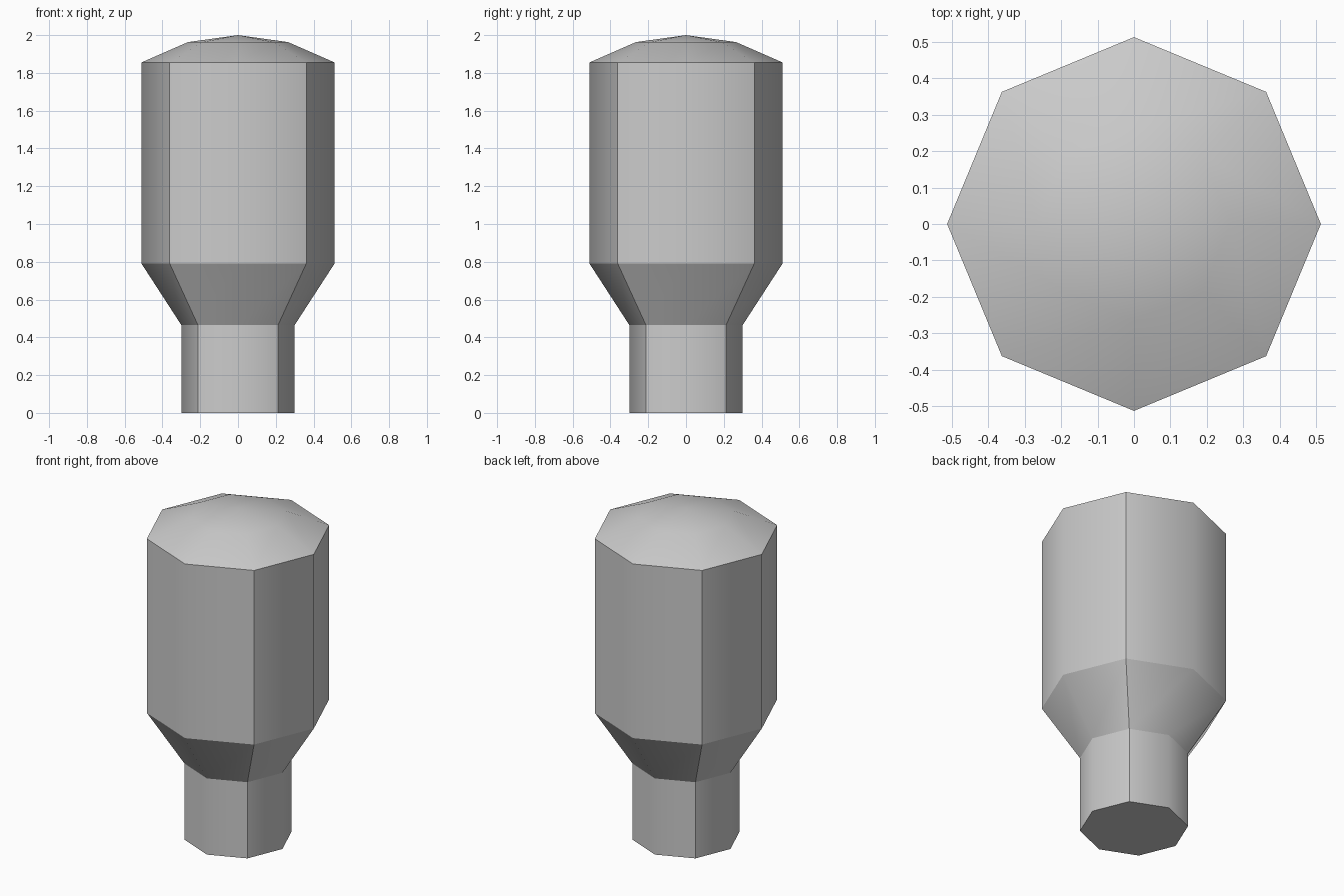
import bpy, bmesh
from math import cos, sin, pi

cube = bpy.data.objects.get("Cube")
if cube:
    bpy.data.objects.remove(cube, do_unlink=True)

SIDES = 8

grey = bpy.data.materials.new("light grey")
grey.use_nodes = True
colour = (0.6, 0.6, 0.6, 1)
grey.diffuse_color = colour
grey.node_tree.nodes["Principled BSDF"].inputs["Base Color"].default_value = colour


def add_ring(bm, radius, z):
    return [bm.verts.new((radius * cos(2 * pi * i / SIDES),
                          radius * sin(2 * pi * i / SIDES), z)) for i in range(SIDES)]


def bridge(bm, low, high):
    for i in range(SIDES):
        j = (i + 1) % SIDES
        bm.faces.new((low[i], low[j], high[j], high[i]))


bm = bmesh.new()

# Neck, flared shoulder, body and the lower slope of the domed cap
profile = [(0.30, 0), (0.30, 0.465), (0.512, 0.792), (0.512, 1.855), (0.265, 1.963)]
rings = [add_ring(bm, r, z) for r, z in profile]
for low, high in zip(rings, rings[1:]):
    bridge(bm, low, high)

# Flat base and cap peak
bm.faces.new(rings[0][::-1])
peak = bm.verts.new((0, 0, 2))
for i in range(SIDES):
    bm.faces.new((rings[-1][i], rings[-1][(i + 1) % SIDES], peak))

# Smooth shading, creased around the rings and up the diagonal corners
for face in bm.faces:
    face.smooth = True
for ring in rings[:-1]:
    for i in range(SIDES):
        bm.edges.get((ring[i], ring[(i + 1) % SIDES])).smooth = False
for low, high in zip(rings[:3], rings[1:4]):
    for i in range(1, SIDES, 2):
        bm.edges.get((low[i], high[i])).smooth = False

mesh = bpy.data.meshes.new("domed_post")
bm.to_mesh(mesh)
bm.free()
mesh.materials.append(grey)
post = bpy.data.objects.new("domed_post", mesh)
bpy.context.collection.objects.link(post)
